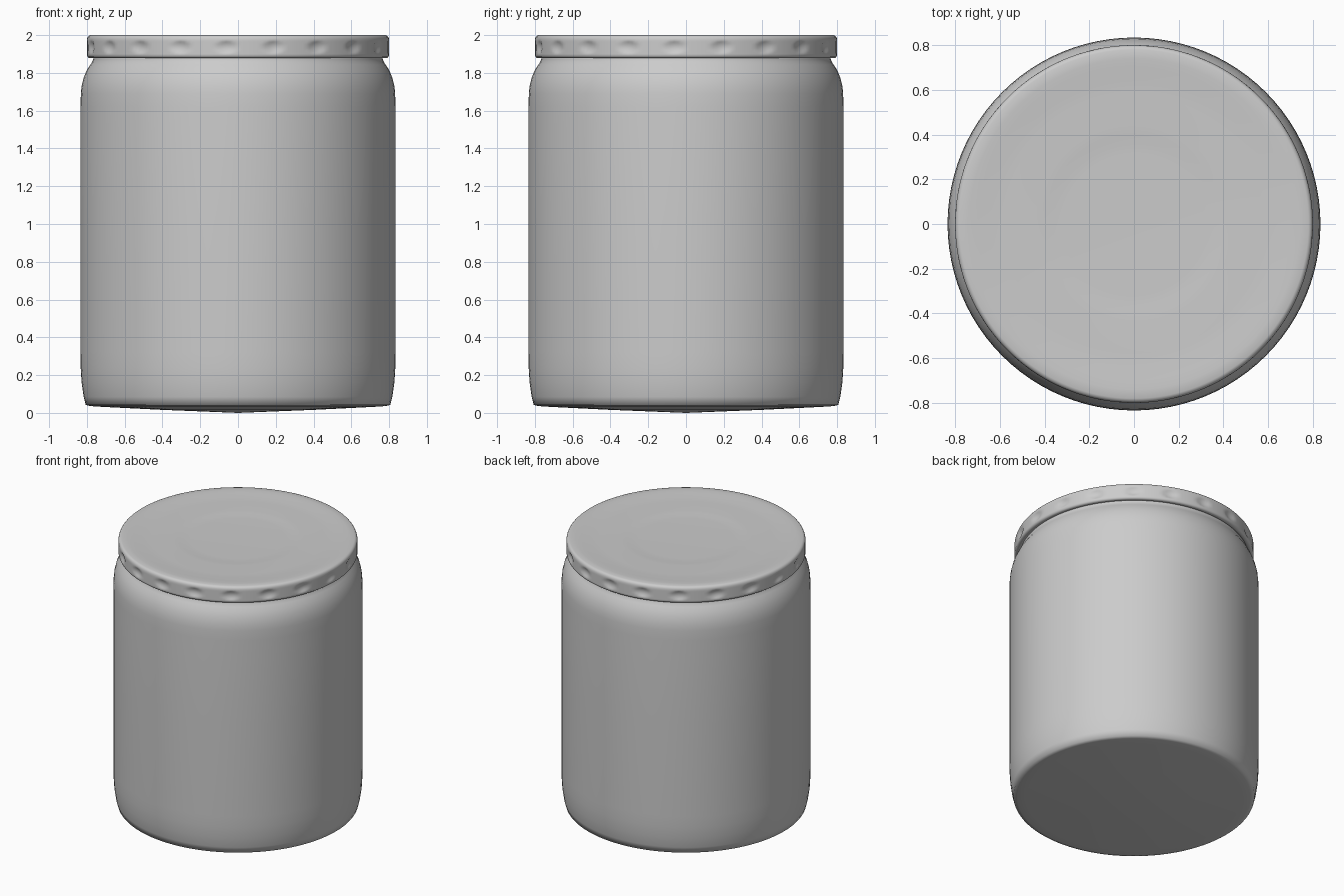
import bpy, bmesh, math

if "Cube" in bpy.data.objects:
    bpy.data.objects.remove(bpy.data.objects["Cube"])


def lathe(name, profile, segs, dent=None):
    """Spin (radius, z) points around z; radius 0 makes a pole."""
    bm = bmesh.new()
    rings = []
    for r, z in profile:
        if r == 0:
            rings.append([bm.verts.new((0, 0, z))])
            continue
        ring = []
        for i in range(segs):
            a = 2 * math.pi * i / segs
            rr = r - (dent(a, r, z) if dent else 0)
            ring.append(bm.verts.new((rr * math.cos(a), rr * math.sin(a), z)))
        rings.append(ring)
    for lo, hi in zip(rings, rings[1:]):
        for i in range(segs):
            j = (i + 1) % segs
            vs = [lo[i % len(lo)], lo[j % len(lo)], hi[j % len(hi)], hi[i % len(hi)]]
            bm.faces.new(list(dict.fromkeys(vs)))
    bmesh.ops.recalc_face_normals(bm, faces=bm.faces)
    me = bpy.data.meshes.new(name)
    bm.to_mesh(me)
    bm.free()
    me.polygons.foreach_set("use_smooth", [True] * len(me.polygons))
    ob = bpy.data.objects.new(name, me)
    bpy.context.collection.objects.link(ob)
    return ob


# Jar body: shallow pointed base, straight wall, rounded shoulder, neck under the lid
lathe("jar_body", [
    (0, 0.0), (0.4, 0.016), (0.72, 0.032), (0.78, 0.036), (0.806, 0.042),
    (0.817, 0.085), (0.828, 0.16), (0.833, 0.24), (0.834, 0.32),
    (0.834, 1.0), (0.834, 1.62), (0.832, 1.69), (0.828, 1.73), (0.817, 1.775),
    (0.80, 1.815), (0.782, 1.843), (0.772, 1.858), (0.766, 1.875),
    (0.765, 1.92), (0.75, 1.94), (0, 1.94)], 96)


# Lid: twenty shallow grip dents pressed into the side band
DENTS = 20
STEP = 2 * math.pi / DENTS
START = -math.pi / 2 + math.radians(-4.4)


def grip_dent(a, r, z):
    if r < 0.785:
        return 0
    off = (a - START + STEP / 2) % STEP - STEP / 2
    d = math.hypot(off * 0.8 / 0.055, (z - 1.936) / 0.036)
    return 0.012 * (1 - d * d) if d < 1 else 0


side = [(0.80, 1.894 + 0.007 * i) for i in range(12)]
lathe("lid", [
    (0.764, 1.90), (0.768, 1.882), (0.778, 1.878), (0.79, 1.88), (0.797, 1.885)]
    + side + [
    (0.799, 1.981), (0.796, 1.989), (0.79, 1.996), (0.78, 2.0), (0.74, 2.0),
    (0.70, 1.998), (0.64, 1.993), (0.58, 1.991), (0.44, 1.991),
    (0.40, 1.989), (0.36, 1.986), (0.32, 1.985), (0, 1.985)], 240, grip_dent)
